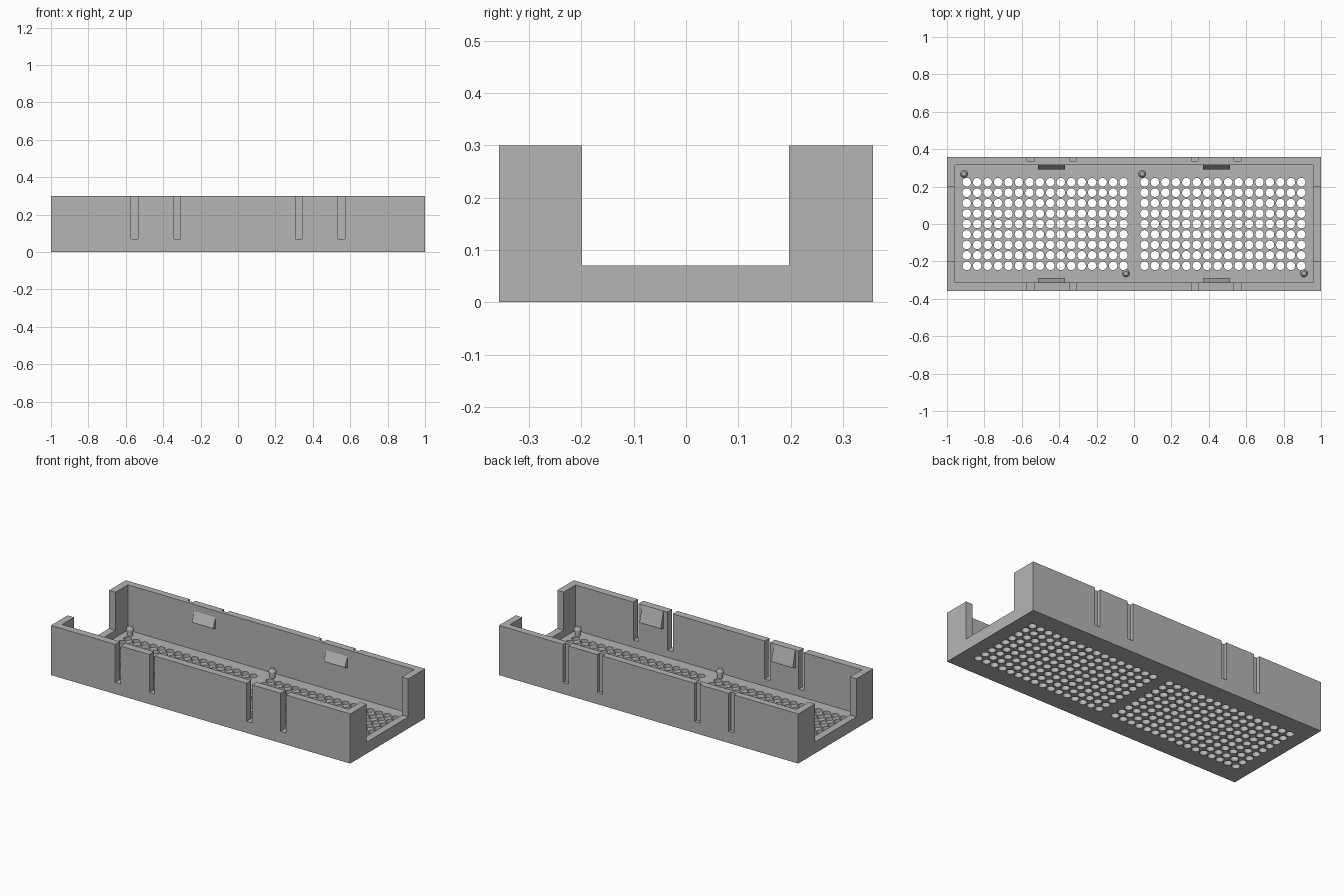
import bpy
import bmesh
from math import radians
from mathutils import Matrix, Vector

if "Cube" in bpy.data.objects:
    bpy.data.objects.remove(bpy.data.objects["Cube"], do_unlink=True)

# Single plastic colour
GREY = (0.46, 0.46, 0.46, 1)
plastic = bpy.data.materials.new("grey plastic")
plastic.use_nodes = True
plastic.diffuse_color = GREY
plastic.node_tree.nodes["Principled BSDF"].inputs["Base Color"].default_value = GREY

# Main dimensions
HALF_Y, HEIGHT, FLOOR, SILL = 0.357, 0.3, 0.027, 0.07
INNER_X, INNER_FRONT, INNER_BACK = 0.957, -0.312, 0.315


def add_box(bm, low, high):
    low, high = Vector(low), Vector(high)
    matrix = Matrix.Translation((low + high) / 2) @ Matrix.Diagonal((*(high - low), 1))
    bmesh.ops.create_cube(bm, size=1, matrix=matrix)


def add_cone(bm, x, y, z0, z1, r0, r1, sides=24):
    bmesh.ops.create_cone(bm, cap_ends=True, segments=sides, radius1=r0, radius2=r1,
                          depth=z1 - z0, matrix=Matrix.Translation((x, y, (z0 + z1) / 2)))


def make_object(name, bm):
    mesh = bpy.data.meshes.new(name)
    bm.to_mesh(mesh)
    bm.free()
    mesh.materials.append(plastic)
    obj = bpy.data.objects.new(name, mesh)
    bpy.context.collection.objects.link(obj)
    return obj


def smooth(obj):
    bpy.ops.object.select_all(action="DESELECT")
    obj.select_set(True)
    bpy.context.view_layer.objects.active = obj
    bpy.ops.object.shade_smooth_by_angle(angle=radians(35))


def cut(obj, bm):
    cutter = make_object("cutter", bm)
    cutter.hide_render = True
    modifier = obj.modifiers.new("cut", "BOOLEAN")
    modifier.operation = "DIFFERENCE"
    modifier.solver = "EXACT"
    modifier.object = cutter
    bpy.context.view_layer.objects.active = obj
    bpy.ops.object.modifier_apply(modifier="cut")
    bpy.data.objects.remove(cutter, do_unlink=True)


# Tray body
bm = bmesh.new()
add_box(bm, (-1, -HALF_Y, 0), (1, HALF_Y, HEIGHT))
tray = make_object("tray_body", bm)

# Hollow interior
bm = bmesh.new()
add_box(bm, (-INNER_X, INNER_FRONT, FLOOR), (INNER_X, INNER_BACK, 0.5))
cut(tray, bm)

# Wide openings in both end walls
bm = bmesh.new()
add_box(bm, (-1.1, -0.199, SILL), (1.1, 0.197, 0.5))
cut(tray, bm)

# Slots: through the front wall, shallow grooves outside the back wall
bm = bmesh.new()
for side in (-1, 1):
    for x in (0.325, 0.553):
        left, right = side * x - 0.018, side * x + 0.018
        add_box(bm, (left, -0.4, SILL), (right, -0.28, 0.5))
        add_box(bm, (left, 0.336, SILL), (right, 0.4, 0.5))
cut(tray, bm)

# Two grids of vent holes
bm = bmesh.new()
PITCH = 0.0559
for side in (-1, 1):
    for column in range(16):
        for row in range(-4, 5):
            add_cone(bm, side * (0.056 + column * PITCH), row * PITCH,
                     -0.05, 0.06, 0.0228, 0.0228)
cut(tray, bm)
smooth(tray)


# Wedge clips on the inner walls
def make_clip(name, x, wall, inward, top):
    bm = bmesh.new()
    profile = [(-0.005, top), (0, top), (0.024, 0.206), (0.024, 0.2), (0, 0.19), (-0.005, 0.19)]
    face = bm.faces.new([bm.verts.new((x - 0.071, wall + inward * d, z)) for d, z in profile])
    extruded = bmesh.ops.extrude_face_region(bm, geom=[face])["geom"]
    verts = [v for v in extruded if isinstance(v, bmesh.types.BMVert)]
    bmesh.ops.translate(bm, verts=verts, vec=(0.142, 0, 0))
    bmesh.ops.recalc_face_normals(bm, faces=bm.faces)
    make_object(name, bm)


for label, x in (("right", -0.441), ("left", 0.441)):
    make_clip("front_clip_" + label, x, INNER_FRONT, 1, HEIGHT - 0.001)
    make_clip("back_clip_" + label, x, INNER_BACK, -1, 0.26)

# Snap pegs: neck, flared head and tapered tip
for number, (x, y) in enumerate([(-0.909, 0.268), (0.043, 0.268),
                                 (-0.043, -0.264), (0.909, -0.264)]):
    bm = bmesh.new()
    add_cone(bm, x, y, FLOOR - 0.005, 0.055, 0.016, 0.016)
    add_cone(bm, x, y, 0.053, 0.066, 0.021, 0.021)
    add_cone(bm, x, y, 0.066, 0.082, 0.021, 0.012)
    smooth(make_object("peg_" + str(number + 1), bm))
